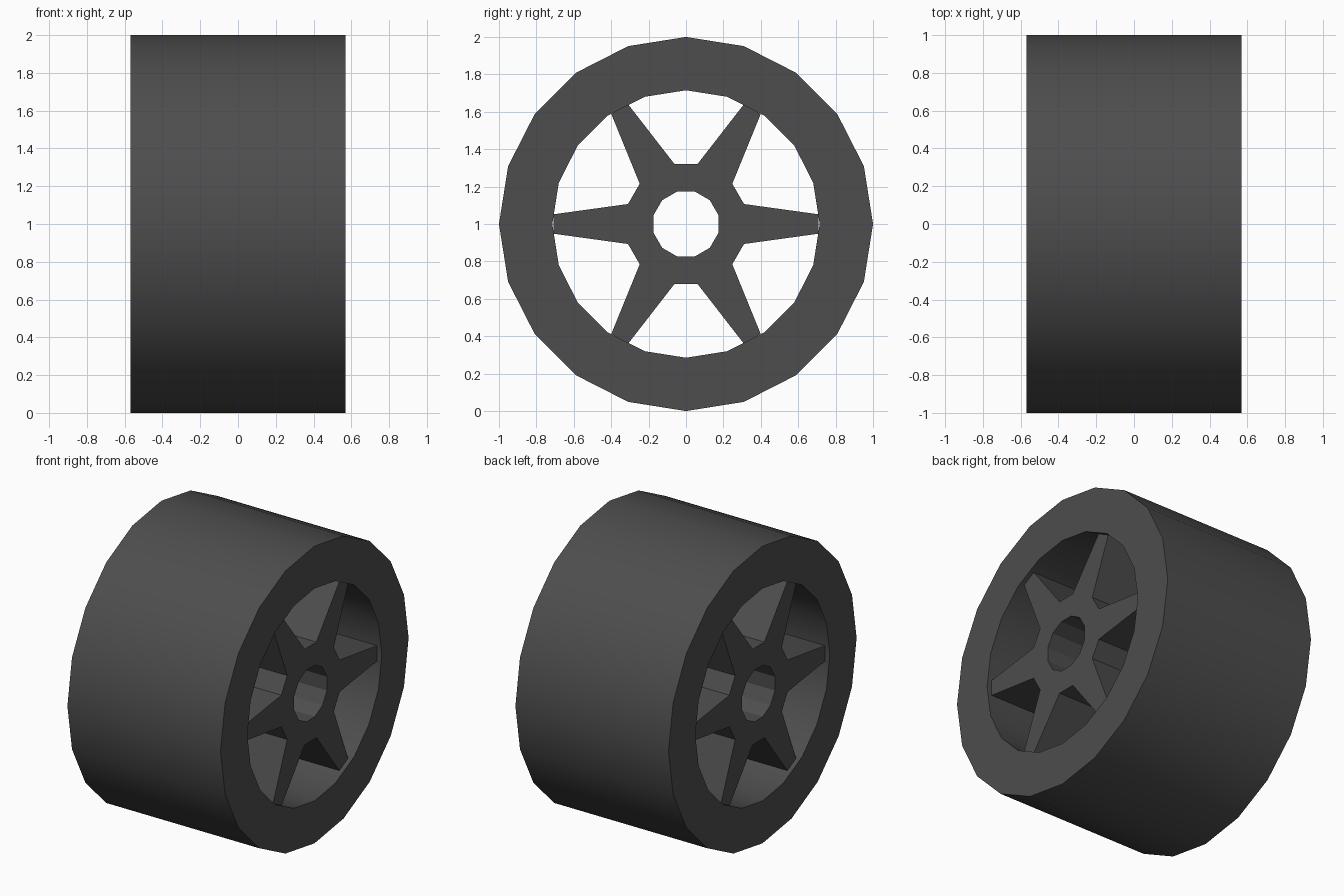
import bpy
import bmesh
from math import cos, sin, radians

cube = bpy.data.objects.get("Cube")
if cube:
    bpy.data.objects.remove(cube, do_unlink=True)

rubber = bpy.data.materials.new("dark grey")
rubber.use_nodes = True
GREY = (0.075, 0.075, 0.075, 1)
rubber.diffuse_color = GREY
rubber.node_tree.nodes["Principled BSDF"].inputs["Base Color"].default_value = GREY


def ring(points):
    """Turn (radius, degrees) pairs into a (y, z) outline about the axle."""
    return [(r * cos(radians(a)), 1 + r * sin(radians(a))) for r, a in points]


def tube(name, outer, inner, half_width):
    """Extrude the area between two outlines along x."""
    bm = bmesh.new()
    edges = []
    for outline in (outer, inner):
        verts = [bm.verts.new((-half_width, y, z)) for y, z in outline]
        edges += [bm.edges.new((v, verts[i - 1])) for i, v in enumerate(verts)]
    bmesh.ops.triangle_fill(bm, edges=edges, use_beauty=True)
    result = bmesh.ops.extrude_face_region(bm, geom=bm.faces[:], use_keep_orig=True)
    moved = [g for g in result["geom"] if isinstance(g, bmesh.types.BMVert)]
    bmesh.ops.translate(bm, verts=moved, vec=(2 * half_width, 0, 0))
    bmesh.ops.recalc_face_normals(bm, faces=bm.faces[:])
    bmesh.ops.dissolve_limit(bm, angle_limit=0.01, verts=bm.verts[:], edges=bm.edges[:])
    mesh = bpy.data.meshes.new(name)
    bm.to_mesh(mesh)
    bm.free()
    mesh.materials.append(rubber)
    obj = bpy.data.objects.new(name, mesh)
    bpy.context.collection.objects.link(obj)
    bpy.ops.object.select_all(action="DESELECT")
    obj.select_set(True)
    bpy.context.view_layer.objects.active = obj
    bpy.ops.object.shade_smooth_by_angle(angle=radians(25))
    return obj


# Wide tyre with twenty sides
tube("tyre",
     ring([(1, 18 * i) for i in range(20)]),
     ring([(0.715, 18 * i) for i in range(20)]), 0.57)

# Six tapered spokes around a bored hub, set slightly inside the tyre
star = []
for spoke in range(6):
    for radius, offset in ((0.328, -19), (0.71, -4.2), (0.71, 4.2), (0.328, 19)):
        star.append((radius, 60 * spoke + offset))
tube("spoked_hub", ring(star),
     ring([(0.18, 15 + 30 * i) for i in range(12)]), 0.54)
